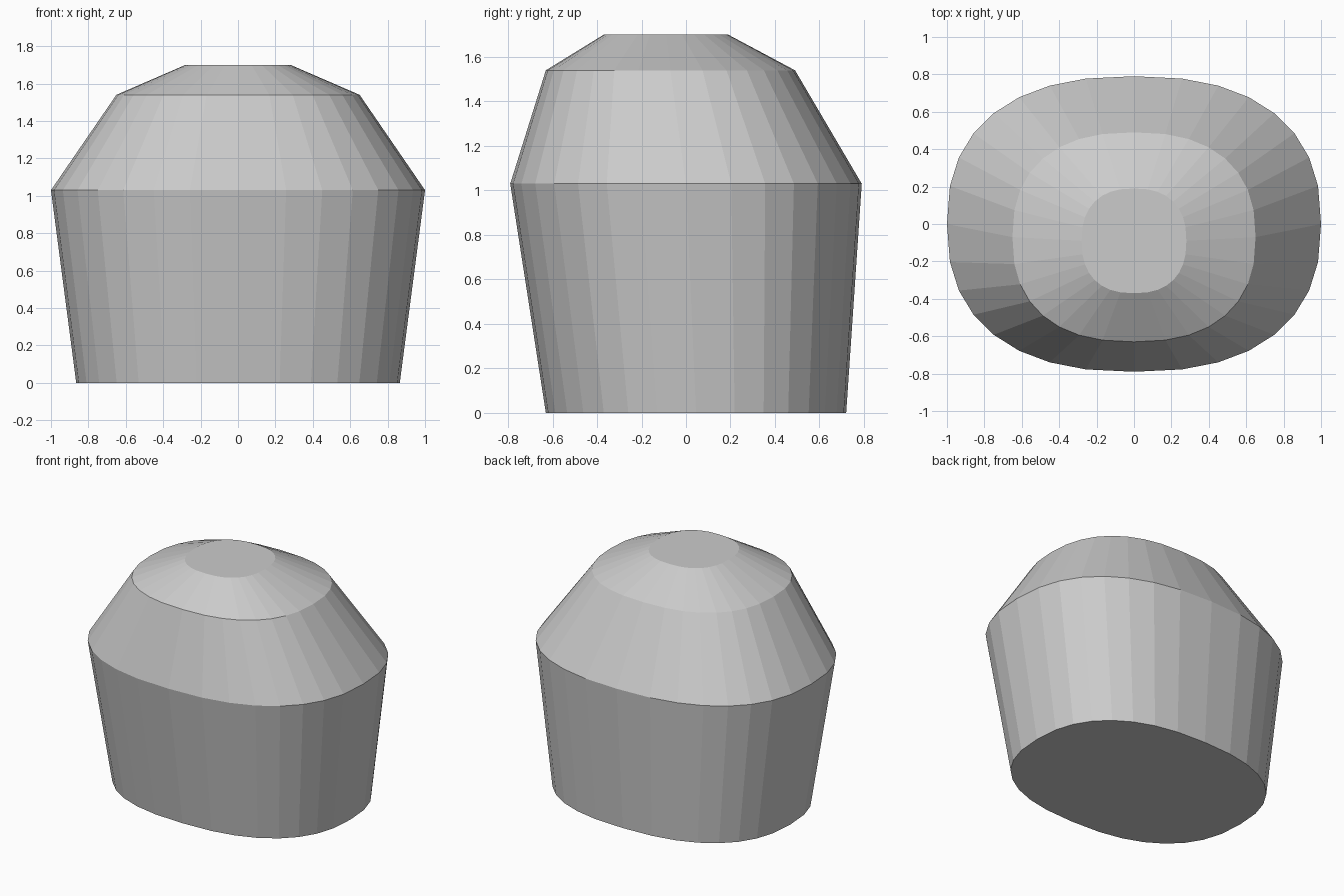
import bpy
import bmesh
from math import cos, sin, tau, copysign

cube = bpy.data.objects.get("Cube")
if cube:
    bpy.data.objects.remove(cube, do_unlink=True)

SIDES = 32
ROUNDNESS = 0.83  # below 1 squares off the oval

# Cross-sections from base to top: height, half width, half depth, y centre
SECTIONS = [
    (0.0, 0.865, 0.675, 0.045),
    (1.03, 1.0, 0.79, 0.0),
    (1.54, 0.65, 0.56, -0.07),
    (1.70, 0.28, 0.28, -0.09),
]


def soften(value):
    return copysign(abs(value) ** ROUNDNESS, value)


def add_ring(bm, z, half_x, half_y, centre_y):
    angles = [tau * i / SIDES for i in range(SIDES)]
    return [bm.verts.new((half_x * soften(cos(a)),
                          centre_y + half_y * soften(sin(a)), z)) for a in angles]


# Single grey surface
grey = bpy.data.materials.new("plain_grey")
grey.use_nodes = True
colour = (0.6, 0.6, 0.6, 1)
grey.diffuse_color = colour
grey.node_tree.nodes["Principled BSDF"].inputs["Base Color"].default_value = colour

# Faceted body lofted through the sections, capped at both ends
bm = bmesh.new()
rings = [add_ring(bm, *section) for section in SECTIONS]
for low, high in zip(rings, rings[1:]):
    for i in range(SIDES):
        j = (i + 1) % SIDES
        bm.faces.new((low[i], low[j], high[j], high[i]))
bm.faces.new(rings[0][::-1])
bm.faces.new(rings[-1])

mesh = bpy.data.meshes.new("tapered_body")
bm.to_mesh(mesh)
bm.free()
mesh.materials.append(grey)
body = bpy.data.objects.new("tapered_body", mesh)
bpy.context.collection.objects.link(body)
